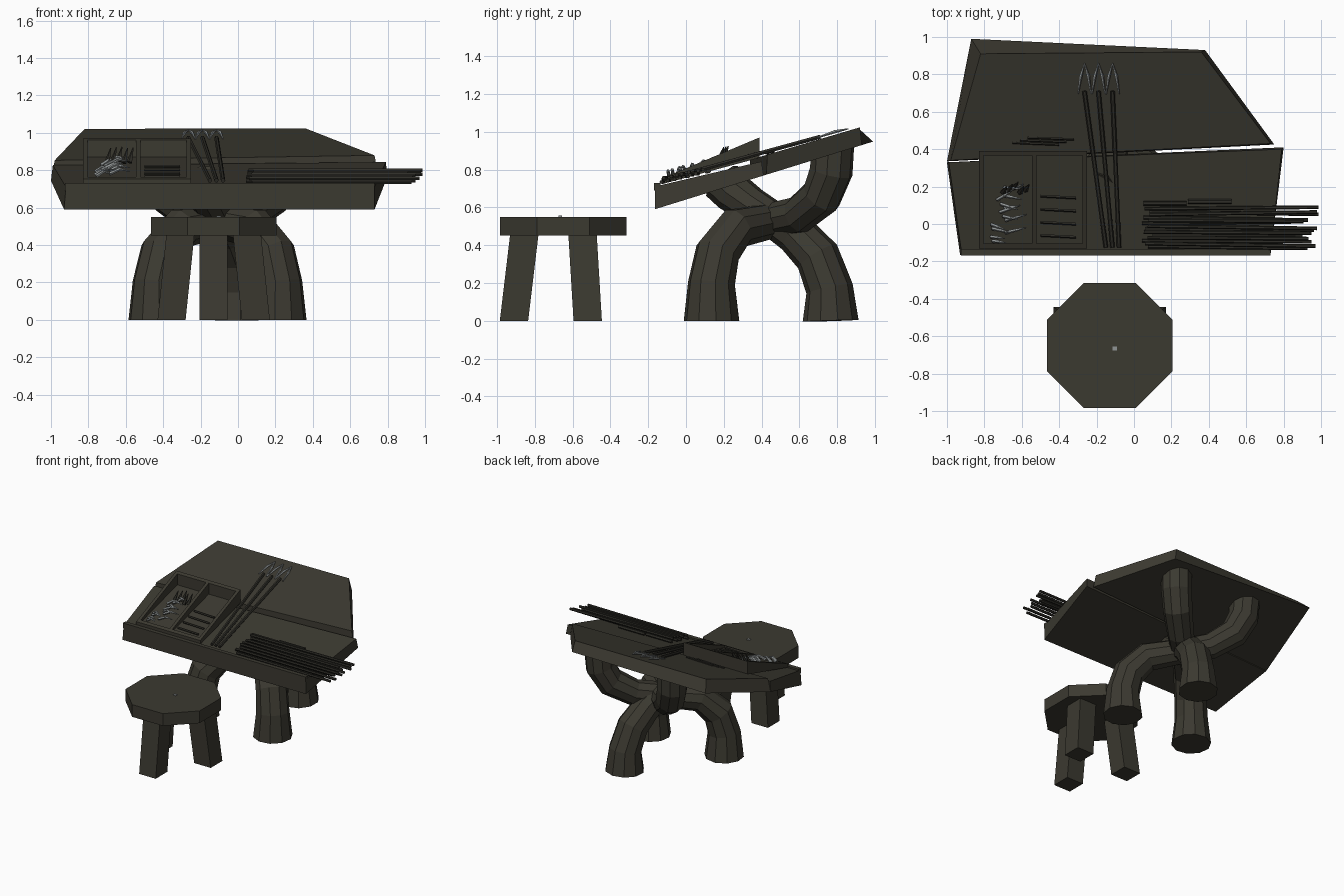
import bpy, bmesh, math, random
from mathutils import Vector

random.seed(4)
if "Cube" in bpy.data.objects:
    bpy.data.objects.remove(bpy.data.objects["Cube"])


def material(name, col):
    m = bpy.data.materials.new(name)
    m.use_nodes = True
    m.diffuse_color = (*col, 1)
    m.node_tree.nodes["Principled BSDF"].inputs["Base Color"].default_value = (*col, 1)
    return m


WOOD = material("dark wood", (0.044, 0.041, 0.030))
STICK = material("darker wood", (0.028, 0.027, 0.021))
STEEL = material("pale steel", (0.28, 0.30, 0.30))


def finish(name, bm, mat):
    bmesh.ops.recalc_face_normals(bm, faces=bm.faces)
    me = bpy.data.meshes.new(name)
    bm.to_mesh(me)
    bm.free()
    me.materials.append(mat)
    ob = bpy.data.objects.new(name, me)
    bpy.context.collection.objects.link(ob)
    return ob


def loft(bm, rings):
    """Skin a list of equal rings and cap both ends."""
    loops = [[bm.verts.new(p) for p in ring] for ring in rings]
    n = len(loops[0])
    for a, b in zip(loops, loops[1:]):
        for i in range(n):
            j = (i + 1) % n
            bm.faces.new((a[i], a[j], b[j], b[i]))
    bm.faces.new(loops[0][::-1])
    bm.faces.new(loops[-1])


def tube(bm, pts, radii, sides):
    """Sweep a round section along a path lying in one upright plane."""
    pts = [Vector(p) for p in pts]
    side = (pts[-1] - pts[0]).cross(Vector((0, 0, 1))).normalized()
    rings = []
    for i, p in enumerate(pts):
        t = (pts[min(i + 1, len(pts) - 1)] - pts[max(i - 1, 0)]).normalized()
        if i == 0:
            t = (pts[1] - pts[0]).normalized()
        nor = side.cross(t)
        angles = [2 * math.pi * k / sides for k in range(sides)]
        rings.append([p + radii[i] * (math.cos(a) * side + math.sin(a) * nor) for a in angles])
    loft(bm, rings)


def slab(bm, low, high, z_low, z_high):
    """Board between two outlines, each laid on a sloping plane."""
    loft(bm, [[(x, y, z_low(y)) for x, y in low], [(x, y, z_high(y)) for x, y in high]])


def rect(x0, x1, y0, y1):
    return [(x0, y0), (x1, y0), (x1, y1), (x0, y1)]


# Sloping planes, as height over y
def under(y): return 0.59 + 0.31 * (y + 0.165)
def front_top(y): return 0.71 + 0.235 * (y + 0.165)
def back_top(y): return 0.87 + 0.295 * (y - 0.4)
def tray_low(y): return 0.722 + 0.27 * (y + 0.13)
def tray_floor(y): return tray_low(y) + 0.015
def tray_rim(y): return 0.752 + 0.42 * (y + 0.13)


# Table top: two planks and a front lip
bm = bmesh.new()
slab(bm, [(-0.93, -0.165), (0.73, -0.165), (0.80, 0.41), (-1.0, 0.33)],
     [(-0.92, -0.165), (0.73, -0.165), (0.79, 0.40), (-0.99, 0.33)], under, front_top)
finish("front_plank", bm, WOOD)
bm = bmesh.new()
slab(bm, [(-1.0, 0.335), (0.75, 0.425), (0.38, 0.93), (-0.87, 0.99)],
     [(-0.98, 0.34), (0.73, 0.43), (0.36, 0.92), (-0.82, 0.91)], under, back_top)
finish("back_plank", bm, WOOD)
bm = bmesh.new()
lip = rect(-0.925, 0.73, -0.168, -0.135)
slab(bm, lip, lip, lambda y: 0.69, lambda y: 0.73)
finish("front_lip", bm, WOOD)

# Three crossing bent legs: (distance along plan line, height)
BENT = [(0, 0), (0, 0.2), (0.05, 0.36), (0.2, 0.49), (0.47, 0.525),
        (0.72, 0.56), (0.91, 0.66), (0.99, 0.79), (1, 0.92)]
REAR = [(0, 0), (0.01, 0.17), (0.12, 0.34), (0.32, 0.46), (0.55, 0.545),
        (0.73, 0.61), (0.9, 0.68), (1, 0.74)]
LEGS = {"left_leg": ((0.22, 0.135), (-0.42, 0.775), BENT),
        "right_leg": ((-0.44, 0.135), (0.24, 0.775), BENT),
        "rear_leg": ((0.02, 0.765), (-0.2, 0.19), REAR)}
for name, (foot, end, prof) in LEGS.items():
    a, b = Vector(foot), Vector(end)
    pts = [(*a.lerp(b, t), z) for t, z in prof]
    radii = [0.148, 0.125, 0.12, 0.11, 0.095, 0.1, 0.11, 0.115, 0.115][:len(pts)]
    bm = bmesh.new()
    tube(bm, pts, radii, 10)
    finish(name, bm, WOOD)

# Stool: octagonal seat on three splayed square legs
SX, SY = -0.13, -0.65
R = 0.335 / math.cos(math.pi / 8)
octagon = [(SX + R * math.cos((k + 0.5) * math.pi / 4),
            SY + R * math.sin((k + 0.5) * math.pi / 4)) for k in range(8)]
bm = bmesh.new()
slab(bm, octagon, octagon, lambda y: 0.45, lambda y: 0.55)
finish("stool_seat", bm, WOOD)
for i, deg in enumerate((270, 30, 150)):
    c, s = math.cos(math.radians(deg)), math.sin(math.radians(deg))
    ends = []
    for r, z in ((0.26, 0), (0.205, 0.46)):
        x, y = SX + r * c, SY + r * s
        ends.append([(px, py, z) for px, py in rect(x - 0.075, x + 0.075, y - 0.075, y + 0.075)])
    bm = bmesh.new()
    loft(bm, ends)
    finish(f"stool_leg_{i + 1}", bm, WOOD)
bm = bmesh.new()
chip = rect(-0.115, -0.09, -0.675, -0.655)
slab(bm, chip, chip, lambda y: 0.55, lambda y: 0.556)
finish("stool_chip", bm, STEEL)

# Wedge tray with a divider
bm = bmesh.new()
floor = rect(-0.83, -0.25, -0.13, 0.39)
slab(bm, floor, floor, tray_low, tray_floor)
for x in (-0.83, -0.545, -0.275):
    wall = rect(x, x + 0.025, -0.13, 0.385)
    slab(bm, wall, wall, tray_low, tray_rim)
for y in (-0.13, 0.365):
    wall = rect(-0.83, -0.25, y, y + 0.025)
    slab(bm, wall, wall, tray_low, tray_rim)
finish("tray", bm, WOOD)

# Thin rods in the tray's right cell and behind the tray
bm = bmesh.new()
for y in (-0.06, 0.01, 0.08, 0.15):
    z = tray_floor(y) + 0.008
    tube(bm, [(-0.5, y, z), (-0.31, y - 0.01, z)], [0.008, 0.008], 5)
for k in range(3):
    y, x = 0.435 + 0.014 * k, -0.65 + 0.04 * k
    z = back_top(y) + 0.006
    tube(bm, [(x, y, z), (x + 0.25, y - 0.01, z)], [0.007, 0.007], 5)
finish("tray_rods", bm, STICK)

# Loose spikes in the tray's left cell
bm = bmesh.new()
for k in range(14):
    x, y = random.uniform(-0.78, -0.68), -0.09 + 0.022 * k
    dx, dy = random.uniform(0.07, 0.12), random.uniform(-0.05, 0.05)
    z = tray_floor(y) + 0.02
    tube(bm, [(x, y, z), (x + dx / 2, y + dy / 2, z + 0.025), (x + dx, y + dy, z + 0.015)],
         [0.01, 0.009, 0.002], 5)
finish("loose_spikes", bm, STEEL)
bm = bmesh.new()
for k in range(5):
    x, y = -0.7 + 0.03 * k, 0.17 + 0.012 * (k % 3)
    z = tray_floor(y)
    tube(bm, [(x, y, z + 0.02), (x + 0.02, y + 0.03, z + 0.1)], [0.016, 0.003], 5)
finish("dark_spikes", bm, STICK)

# Three spears with forked tips
shafts, tips = bmesh.new(), bmesh.new()
for x0, x1 in ((-0.15, -0.265), (-0.115, -0.19), (-0.08, -0.115)):
    tube(shafts, [(x0, -0.125, 0.745), (x1, 0.71, back_top(0.71) + 0.012)], [0.012, 0.012], 6)
    for s in (-1, 1):
        tube(tips, [(x1 + 0.035 * s, 0.695, back_top(0.695) + 0.012),
                    (x1 + 0.02 * s, 0.79, back_top(0.79) + 0.016),
                    (x1, 0.86, back_top(0.86) + 0.01)], [0.004, 0.009, 0.003], 5)
finish("spear_shafts", shafts, STICK)
finish("spear_tips", tips, STEEL)

# Bundle of long sticks overhanging the side, and two short ones
bm = bmesh.new()
for k in range(14):
    y = -0.12 + 0.0155 * k
    z = front_top(y) + 0.014 + 0.018 * (k % 2)
    x0 = random.uniform(0.04, 0.1)
    x1 = random.uniform(0.88, 0.99)
    tube(bm, [(x0, y, z), (x1, y + random.uniform(-0.015, 0.015), z)], [0.01, 0.01], 6)
for x, y in ((0.05, 0.11), (0.29, 0.12)):
    z = front_top(y) + 0.015
    tube(bm, [(x, y, z), (x + 0.23, y, z)], [0.013, 0.013], 6)
finish("stick_bundle", bm, STICK)
